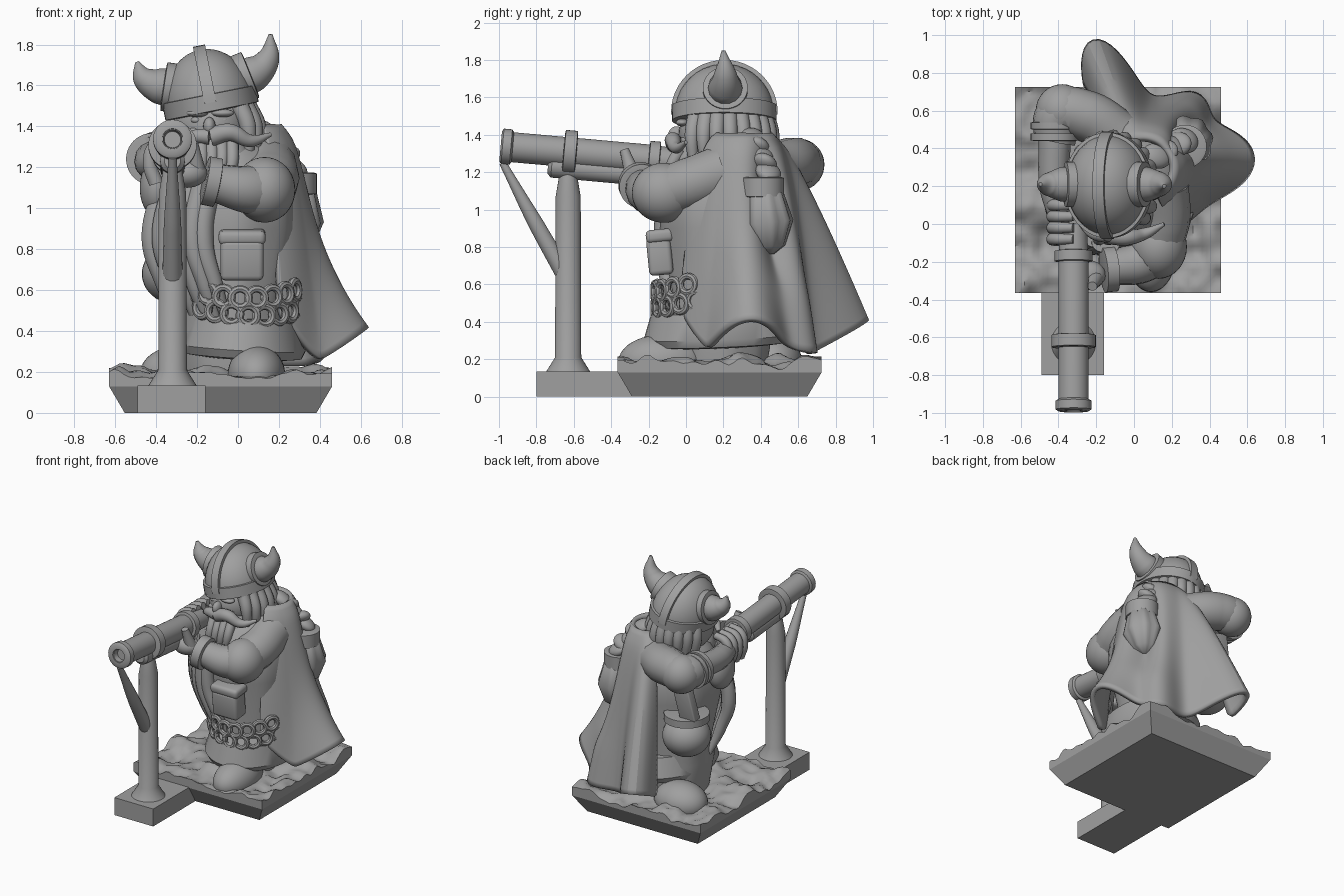
import bpy, bmesh, math
from mathutils import Vector, Matrix, noise

if "Cube" in bpy.data.objects:
    bpy.data.objects.remove(bpy.data.objects["Cube"])

GREY = (.35, .35, .35, 1)
mat = bpy.data.materials.new("plain grey")
mat.use_nodes = True
mat.diffuse_color = GREY
mat.node_tree.nodes["Principled BSDF"].inputs["Base Color"].default_value = GREY
UP = Vector((0, 0, 1))
ROUND = (1, 1, 1)


def finish(ob, smooth=True):
    ob.data.materials.append(mat)
    bpy.ops.object.select_all(action='DESELECT')
    ob.select_set(True)
    bpy.context.view_layer.objects.active = ob
    if smooth:
        bpy.ops.object.shade_smooth_by_angle(angle=math.radians(40))
    return ob


def from_bmesh(name, bm, smooth=True):
    bmesh.ops.recalc_face_normals(bm, faces=bm.faces)
    mesh = bpy.data.meshes.new(name)
    bm.to_mesh(mesh)
    bm.free()
    ob = bpy.data.objects.new(name, mesh)
    bpy.context.collection.objects.link(ob)
    return finish(ob, smooth)


def place(loc, axis=UP, scale=ROUND):
    turn = UP.rotation_difference(Vector(axis)).to_matrix().to_4x4()
    return Matrix.Translation(loc) @ turn @ Matrix.Diagonal((*scale, 1))


def ball(name, loc, size, axis=UP):
    bm = bmesh.new()
    bmesh.ops.create_uvsphere(bm, u_segments=32, v_segments=20, radius=1, matrix=place(loc, axis, size))
    from_bmesh(name, bm)


def box(name, loc, size, axis=UP, bevel=0):
    bm = bmesh.new()
    bmesh.ops.create_cube(bm, size=1, matrix=place(loc, axis, size))
    if bevel:
        bmesh.ops.bevel(bm, geom=bm.edges[:], offset=bevel, segments=3, affect='EDGES', profile=.5)
    from_bmesh(name, bm)


def lathe(name, profile, loc, axis=UP, scale=ROUND, wave=0):
    """Spin (radius, height) pairs round an axis, with optional pleats."""
    bm = bmesh.new()
    steps = 40
    rings = []
    for radius, height in profile:
        ring = []
        for i in range(steps):
            angle = math.tau * i / steps
            reach = radius * (1 + wave * math.sin(8 * angle))
            ring.append(bm.verts.new((reach * math.cos(angle), reach * math.sin(angle), height)))
        rings.append(ring)
    for low, high in zip(rings, rings[1:]):
        for i in range(steps):
            bm.faces.new((low[i - 1], low[i], high[i], high[i - 1]))
    for ring in (rings[0], rings[-1]):
        bm.faces.new(ring)
    bm.transform(place(loc, axis, scale))
    from_bmesh(name, bm)


def band(name, loc, radius, width, axis=UP, scale=ROUND):
    inner, half = radius * .85, width / 2
    lathe(name, [(inner, -half), (radius, -half * .9), (radius, half * .9), (inner, half)], loc, axis, scale)


def tube(name, points, thick, tip):
    """Smooth tube that narrows from thick to tip, mostly near its end."""
    curve = bpy.data.curves.new(name, 'CURVE')
    curve.dimensions = '3D'
    curve.bevel_depth, curve.bevel_resolution, curve.use_fill_caps = 1, 5, True
    spline = curve.splines.new('BEZIER')
    last = len(points) - 1
    spline.bezier_points.add(last)
    for i, (knot, point) in enumerate(zip(spline.bezier_points, points)):
        knot.co = point
        knot.radius = thick + (tip - thick) * (i / last) ** 2
        knot.handle_left_type = knot.handle_right_type = 'AUTO'
    ob = bpy.data.objects.new(name, curve)
    bpy.context.collection.objects.link(ob)
    finish(ob, False)
    bpy.ops.object.convert(target='MESH')
    bpy.ops.object.shade_smooth_by_angle(angle=math.radians(50))


# Plinth with sloping sides, rocky ground and the side block
plinth_mid = Vector((-.085, .18, .065))
bm = bmesh.new()
bmesh.ops.create_cube(bm, size=1, matrix=place(plinth_mid, UP, (1.09, 1.09, .13)))
for v in bm.verts:
    if v.co.z < plinth_mid.z:
        v.co.xy = plinth_mid.xy + (v.co.xy - plinth_mid.xy) * .86
from_bmesh("plinth", bm, False)
bm = bmesh.new()
bmesh.ops.create_grid(bm, x_segments=44, y_segments=44, size=.545, matrix=place(plinth_mid + UP * .12))
for v in bm.verts:
    spot = v.co.copy()
    v.co.z += .06 * noise.noise(spot * 5) + .035 * noise.noise(spot * 13)
rim = bmesh.ops.extrude_edge_only(bm, edges=[e for e in bm.edges if e.is_boundary])
for v in rim["geom"]:
    if isinstance(v, bmesh.types.BMVert):
        v.co.z = .13
from_bmesh("rocky_ground", bm)
box("side_block", (-.325, -.5, .067), (.33, .6, .134))

# Stand
scope_x = -.32
lathe("post", [(.12, .13), (.07, .21), (.067, 1.07), (.045, 1.2)], (scope_x, -.63, 0))
tube("strut", [(scope_x, -.64, .64), (scope_x, -.8, .92), (scope_x, -.98, 1.25)], .05, .02)

# Spyglass with its bands, along a sloping axis
aim = Vector((0, -1, .09))
eyepiece = Vector((scope_x, 0, 1.25))
lathe("spyglass", [(.07, 0), (.08, .2), (.08, .99), (.045, .99), (.04, .95)], eyepiece, aim)
for name, along, radius, width in (("rear_band", .17, .1, .06), ("middle_band", .62, .118, .07)):
    band(name, eyepiece + aim * along, radius, width, aim)
lathe("front_flange", [(.08, .93), (.095, .94), (.095, .985), (.08, .995), (.05, .995), (.04, .95)], eyepiece, aim)
lathe("lower_barrel", [(.04, 0), (.06, .02), (.06, .46), (.04, .48)], (scope_x, -.26, 1.19), aim)

# Body, tunic hem and feet
lathe("torso", [(.24, .15), (.28, .4), (.26, .55), (.33, .9), (.32, 1.1), (.25, 1.25), (.1, 1.36)],
      (-.04, .19, 0), wave=.015)
lathe("tunic_hem", [(.25, -.11), (.33, -.1), (.35, -.06), (.31, .08), (.25, .09)], (.02, .18, .38),
      (.06, -.04, 1), (.9, 1.17, 1))
ball("left_foot", (.09, -.13, .19), (.14, .23, .14))
ball("right_foot", (-.28, .46, .19), (.2, .16, .14))

# Chain links around the waist in two strands
for row in range(2):
    for i in range(8):
        angle = math.radians(16 * i + 8 * row - 140)
        bpy.ops.mesh.primitive_torus_add(
            major_radius=.045, minor_radius=.018, major_segments=20, minor_segments=8,
            location=(.02 + .29 * math.cos(angle), .17 + .34 * math.sin(angle),
                      .6 - .085 * row - .04 * math.sin(math.pi * i / 7)),
            rotation=(math.pi / 2, .7 * (-1) ** i, angle + math.pi / 2))
        bpy.context.object.name = "chain_link"
        finish(bpy.context.object)

# Belt pouches and a tool case
lean = (0, -.1, 1)
box("front_pouch", (.02, -.14, .75), (.21, .13, .2), lean, .025)
box("front_pouch_flap", (.02, -.14, .86), (.23, .15, .07), lean, .025)
ball("round_pouch", (-.3, .42, .68), (.17, .17, .15))
band("round_pouch_mouth", (-.3, .42, .83), .16, .06)
box("tool_case", (-.35, .5, .98), (.13, .07, .28), (.2, .1, 1), .01)

# Draped cloth on the right of the chest
for i in range(6):
    x, y = .05 * i - .4, .1 - .2 * math.sin(i / 3)
    tube("drape_fold", [(x * .85, y, 1.16), (x - .02, y - .02, .85), (x + .04, y, .62), (x + .1, y + .05, .44)],
         .055, .02)

# Arms with puffed sleeves and cuffs
tube("left_sleeve", [(.14, .2, 1.2), (.15, 0, 1.13), (.08, -.17, 1.09), (-.14, -.24, 1.13)], .15, .09)
ball("left_elbow", (.13, -.12, 1.09), (.15, .17, .16))
band("left_cuff", (-.13, -.24, 1.13), .12, .07, (-1, -.1, .2))
ball("left_palm", (-.25, -.27, 1.17), (.1, .08, .07))
tube("left_thumb", [(-.2, -.28, 1.17), (-.22, -.33, 1.32)], .045, .025)
tube("right_sleeve", [(-.08, .46, 1.22), (-.25, .57, 1.25), (-.39, .58, 1.25), (-.42, .44, 1.24)], .14, .11)
ball("right_elbow", (-.38, .6, 1.24), (.14, .14, .14))
for y in (.46, .52):
    band("right_cuff", (-.42, y, 1.24), .127, .04, (0, 1, 0))
tube("right_forearm", [(-.42, .45, 1.24), (-.42, .2, 1.22), (-.39, .06, 1.22)], .085, .07)
for i in range(4):
    y = .1 - .06 * i
    tube("right_finger", [(-.4, y, 1.12), (-.43, y, 1.22), (-.41, y, 1.3), (scope_x, y, 1.33)], .036, .025)
ball("right_wrist_drape", (-.4, .14, 1.1), (.08, .12, .14))

# Head, face and beard
ball("head", (-.13, .18, 1.4), (.19, .22, .19))
ball("nose", (-.14, -.05, 1.4), (.03, .045, .045))
for x in (-.2, -.075):
    ball("eye", (x, 0, 1.43), (.03, .025, .018))
    ball("brow", (x, -.02, 1.465), (.055, .035, .02))
    ball("cheek", (x, .01, 1.37), (.05, .04, .03))
tube("left_moustache", [(-.13, -.06, 1.35), (-.04, -.07, 1.37), (.06, -.05, 1.33), (.16, 0, 1.36)], .048, .01)
tube("right_moustache", [(-.14, -.06, 1.35), (-.21, -.05, 1.35), (-.28, 0, 1.31)], .04, .015)
ball("beard", (-.1, .06, 1.22), (.17, .13, .15))
for i in range(4):
    x = .05 * i - .18
    tube("beard_strand", [(x, -.03, 1.32), (x, -.08, 1.22), (x - .04, -.06, 1.06)], .035, .02)
for i in range(13):
    angle = math.radians(16 * i - 40)
    x, y = math.cos(angle), math.sin(angle)
    tube("hair_lock", [(.18 * x - .13, .23 * y + .2, 1.5), (.22 * x - .12, .26 * y + .2, 1.4),
                       (.21 * x - .11, .25 * y + .2, 1.25)], .045, .025)

# Braid with its band and tassel
for i in range(5):
    ball("braid_knot", (.12 + .035 * i, .36 + .02 * i, 1.38 - .045 * i), (.085, .07, .045), (.5 * (-1) ** i, .4, 1))
band("braid_band", (.27, .41, 1.12), .115, .11)
lathe("tassel", [(.02, -.32), (.08, -.28), (.135, -.15), (.1, 0), (.07, .03)], (.28, .42, 1.08), lean, wave=.05)

# Helmet: dome, rim and crest share one tilted frame
tilt = Vector((-.2, 0, 1))
rest = Vector((-.135, .205, 1.515))
oval = (.83, 1, 1)
size = .265
quarter = [math.pi / 2 * i / 10 for i in range(10)]
lathe("helmet_dome", [(size * math.cos(a), size * math.sin(a)) for a in quarter] + [(.005, size)], rest, tilt, oval)
band("helmet_rim", rest, .28, .09, tilt, oval)
bm = bmesh.new()
arc = []
for i in range(25):
    angle = math.pi * i / 24
    arc.append([bm.verts.new((x, reach * math.cos(angle), reach * math.sin(angle)))
                for x, reach in ((-.03, .24), (-.03, size + .02), (.03, size + .02), (.03, .24))])
for here, there in zip(arc, arc[1:]):
    for k in range(4):
        bm.faces.new((here[k], here[k - 1], there[k - 1], there[k]))
bm.transform(place(rest, tilt))
from_bmesh("helmet_crest", bm)

# Horns with collars
tube("right_horn", [(-.3, .21, 1.59), (-.39, .21, 1.6), (-.46, .21, 1.64), (-.495, .21, 1.715)], .1, .01)
tube("left_horn", [(0, .21, 1.63), (.08, .21, 1.66), (.145, .21, 1.73), (.16, .2, 1.85)], .1, .01)
band("right_horn_collar", (-.33, .21, 1.59), .12, .07, (-1, 0, .15))
band("left_horn_collar", (.03, .21, 1.64), .12, .07, (1, 0, .4))


def bump(angle, middle, spread):
    return math.exp(-((angle - middle) / spread) ** 2)


# Cape: hangs round the back left, swings out at side and back, and dips in behind the braid
columns, levels = 50, 16
bm = bmesh.new()
net = []
for row in range(levels + 1):
    drop = row / levels
    net.append([])
    for col in range(columns + 1):
        turn = col / columns
        degrees = 190 * turn - 65
        side, middle, tail = bump(degrees, 5, 24), bump(degrees, 52, 16), bump(degrees, 112, 15)
        dip = .1 * bump(degrees, 36, 18) * math.sin(math.pi * min(1, drop * 1.3))
        reach = .15 + .21 * drop ** .5 + .22 * side * drop ** 3 + .11 * middle * drop + .36 * tail * drop - dip
        lift = .18 * max(side, tail) + .25 * max(0, 1 - 5 * turn)
        angle = math.radians(degrees)
        net[-1].append(bm.verts.new((.05 + reach * math.cos(angle), .3 + reach * math.sin(angle),
                                     1.4 - drop * (1.17 - lift))))
for above, below in zip(net, net[1:]):
    for i in range(columns):
        bm.faces.new((above[i], above[i + 1], below[i + 1], below[i]))
cape = from_bmesh("cape", bm)
smoothing = cape.modifiers.new("smoothing", 'SUBSURF')
smoothing.levels = smoothing.render_levels = 1
thickness = cape.modifiers.new("thickness", 'SOLIDIFY')
thickness.thickness, thickness.offset = .035, 0
